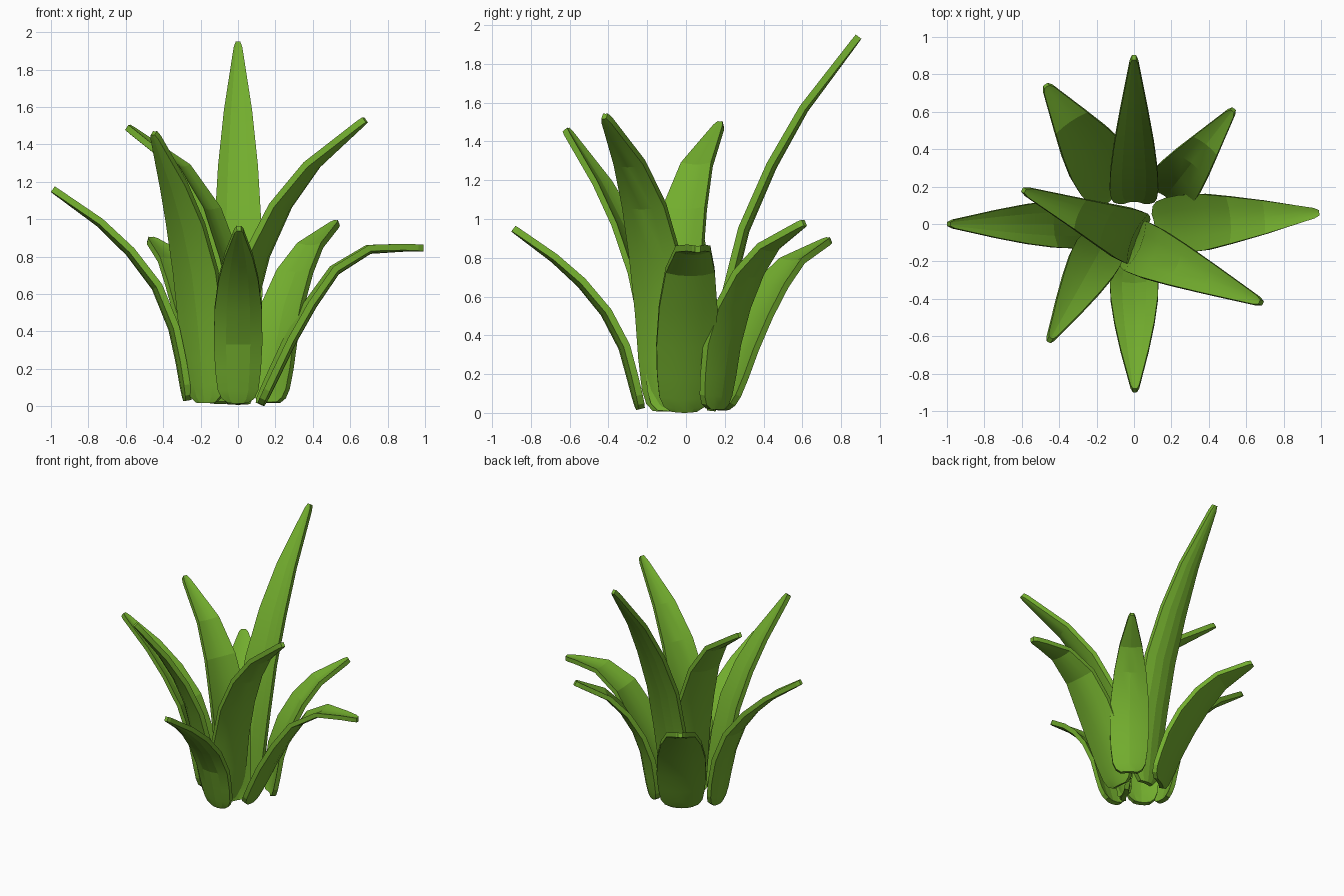
import bpy, bmesh
from mathutils import Vector

if "Cube" in bpy.data.objects:
    bpy.data.objects.remove(bpy.data.objects["Cube"])

green = bpy.data.materials.new("leaf green")
green.diffuse_color = (0.17, 0.42, 0.027, 1)
green.use_nodes = True
green.node_tree.nodes["Principled BSDF"].inputs["Base Color"].default_value = green.diffuse_color

# Half-width along a leaf (fraction of length, fraction of widest)
WIDTHS = [(0, .42), (.02, .68), (.06, .84), (.15, .94), (.28, 1), (.45, .97), (.62, .82),
          (.78, .58), (.92, .3), (.98, .18), (1, .09)]
THICK = 0.034
CAMBER = 0.028


def path_at(pts, f):
    """Point at a fraction of the polyline's length."""
    lens = [(b - a).length for a, b in zip(pts, pts[1:])]
    d = f * sum(lens)
    for i, l in enumerate(lens):
        if d <= l or i == len(lens) - 1:
            return pts[i].lerp(pts[i + 1], min(d / l, 1))
        d -= l


def leaf(name, base, tip, rise, half):
    """rise: (fraction of plan distance, height) points from base to tip."""
    b, t = Vector((*base, 0)), Vector((*tip, 0))
    pts = [b.lerp(t, f) + Vector((0, 0, z)) for f, z in rise]
    out = (t - b).normalized()
    side = Vector((-out.y, out.x, 0))
    bm = bmesh.new()
    rings = []
    for f, w in WIDTHS:
        p = path_at(pts, f)
        tan = (path_at(pts, min(f + .08, 1)) - path_at(pts, max(f - .08, 0))).normalized()
        nor = tan.cross(side).normalized()      # points to the inner, upper side
        inner, outer = [], []
        for u in (-1, -.5, 0, .5, 1):
            # shallow channel: the edges curl towards the inner side
            q = p + side * (u * w * half) + nor * (CAMBER * w * (u * u - .5))
            inner.append(bm.verts.new(q + nor * THICK / 2))
            outer.append(bm.verts.new(q - nor * THICK / 2))
        rings.append(inner + outer[::-1])
    n = len(rings[0])
    for r0, r1 in zip(rings, rings[1:]):
        for i in range(n):
            j = (i + 1) % n
            bm.faces.new((r0[i], r0[j], r1[j], r1[i]))
    bm.faces.new(rings[0])
    bm.faces.new(rings[-1])
    bmesh.ops.recalc_face_normals(bm, faces=bm.faces)
    me = bpy.data.meshes.new(name)
    bm.to_mesh(me)
    bm.free()
    me.materials.append(green)
    ob = bpy.data.objects.new(name, me)
    bpy.context.collection.objects.link(ob)
    bpy.ops.object.select_all(action='DESELECT')
    ob.select_set(True)
    bpy.context.view_layer.objects.active = ob
    bpy.ops.object.shade_smooth_by_angle(angle=0.2)


# Tall inner leaves
leaf("back_leaf", (0, .13), (0, .89),
     [(0, .01), (.05, .35), (.13, .7), (.26, 1.05), (.56, 1.5), (1, 1.94)], .13)
leaf("front_right_leaf", (-.01, -.11), (.68, -.42),
     [(0, .01), (.06, .5), (.22, .92), (.52, 1.24), (1, 1.53)], .145)
leaf("inner_left_leaf", (.02, -.08), (-.59, .18),
     [(0, .01), (.05, .5), (.2, .95), (.5, 1.26), (1, 1.49)], .145)
leaf("front_left_leaf", (-.17, -.12), (-.45, -.62),
     [(0, .02), (.09, .4), (.24, .75), (.5, 1.08), (1, 1.46)], .135)

# Outer drooping leaves
leaf("left_leaf", (-.27, 0), (-.99, 0),
     [(0, .03), (.08, .38), (.25, .68), (.55, .93), (1, 1.16)], .13)
leaf("front_leaf", (0, -.235), (.005, -.89),
     [(0, .02), (.12, .33), (.32, .58), (.62, .77), (1, .95)], .13)
leaf("right_leaf", (.12, -.01), (.99, .06),
     [(0, .01), (.22, .41), (.43, .71), (.69, .85), (1, .845)], .155)
leaf("back_right_leaf", (.175, .155), (.53, .61),
     [(0, .02), (.1, .38), (.26, .62), (.53, .83), (1, .98)], .138)
leaf("back_left_leaf", (-.085, .175), (-.47, .74),
     [(0, .02), (.18, .33), (.38, .58), (.64, .77), (1, .89)], .175)
